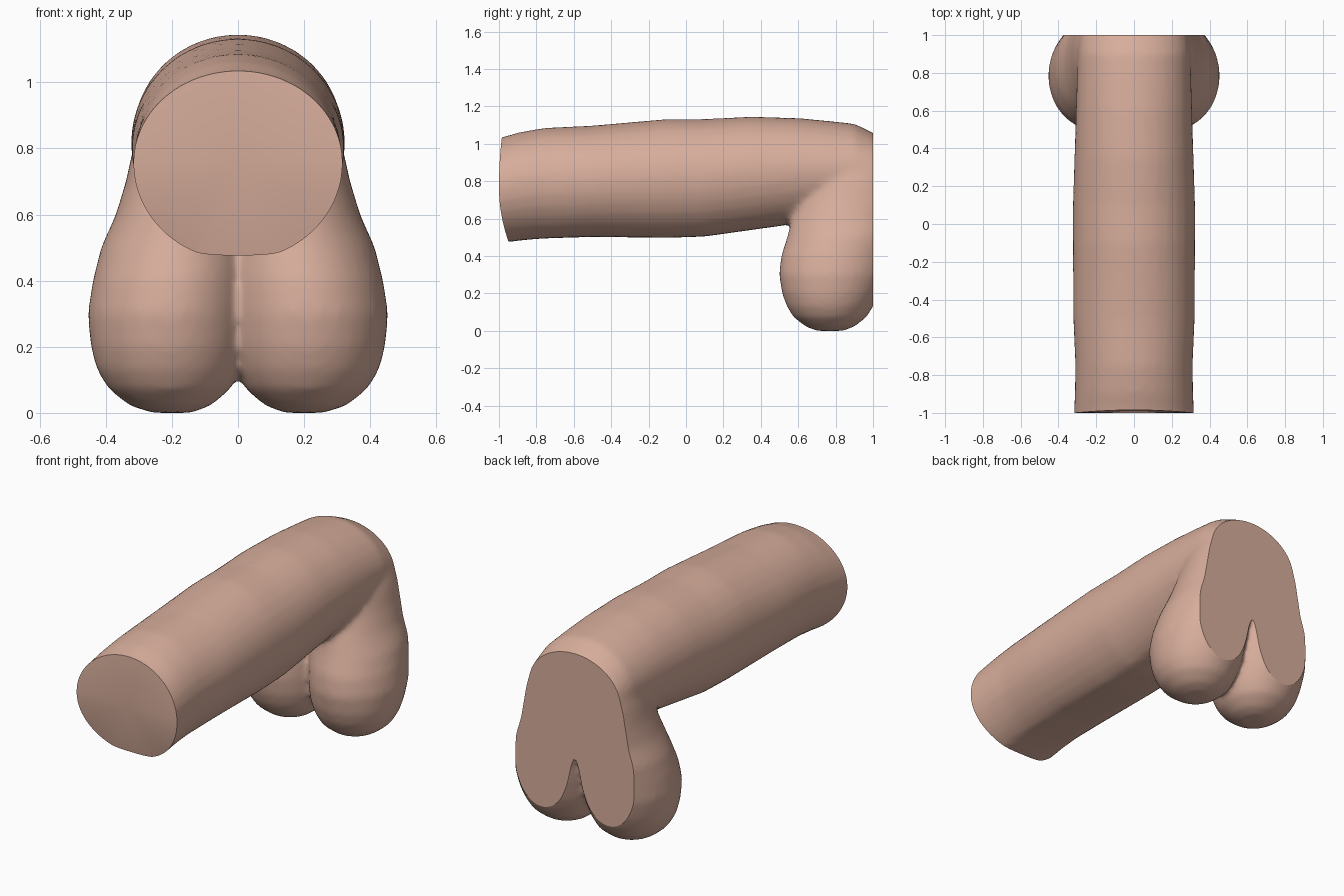
import bpy, bmesh, math
from mathutils import Vector

if "Cube" in bpy.data.objects:
    bpy.data.objects.remove(bpy.data.objects["Cube"])

SIDES = 32


def loft(bm, rings):
    """Skin a list of point rings into a closed tube."""
    loops = [[bm.verts.new(p) for p in ring] for ring in rings]
    for a, b in zip(loops, loops[1:]):
        for i in range(SIDES):
            j = (i + 1) % SIDES
            bm.faces.new((a[i], a[j], b[j], b[i]))
    bm.faces.new(loops[0][::-1])
    bm.faces.new(loops[-1])


def shaft_ring(y, top, bottom, half):
    mid = bottom + (top - bottom) * 0.5
    pts = []
    for i in range(SIDES):
        t = 2 * math.pi * i / SIDES
        s = math.sin(t)
        z = mid + (top - mid) * s if s > 0 else mid + (mid - bottom) * 1.06 * s
        pts.append((half * math.cos(t), y, max(z, bottom)))
    return pts


def lobe_ring(side, z, cx, cy, rx, ry):
    return [(side * (cx + rx * math.cos(2 * math.pi * i / SIDES)),
             cy + ry * math.sin(2 * math.pi * i / SIDES), z) for i in range(SIDES)]


bm = bmesh.new()

# Long horizontal tube: y, top, bottom, half width
loft(bm, [shaft_ring(*r) for r in (
    (-1.1, 1.02, 0.475, 0.318), (-1.0, 1.035, 0.476, 0.318), (-0.9, 1.062, 0.485, 0.314),
    (-0.75, 1.086, 0.495, 0.311), (-0.5, 1.098, 0.503, 0.322), (-0.1, 1.133, 0.498, 0.324),
    (0.1, 1.133, 0.505, 0.324), (0.35, 1.146, 0.54, 0.316), (0.6, 1.138, 0.575, 0.308),
    (0.75, 1.124, 0.59, 0.304), (0.9, 1.108, 0.6, 0.3), (1.0, 1.06, 0.6, 0.29),
    (1.1, 0.99, 0.6, 0.27))])

# Two hanging rounded lobes: z, centre x, centre y, radius x, radius y
for side in (-1, 1):
    loft(bm, [lobe_ring(side, *r) for r in (
        (-0.003, 0.20, 0.77, 0.06, 0.07), (0.02, 0.205, 0.77, 0.125, 0.13),
        (0.07, 0.207, 0.77, 0.185, 0.195), (0.13, 0.21, 0.77, 0.218, 0.232),
        (0.2, 0.21, 0.775, 0.236, 0.262), (0.3, 0.21, 0.785, 0.245, 0.288),
        (0.4, 0.2, 0.80, 0.24, 0.292), (0.5, 0.185, 0.83, 0.23, 0.29),
        (0.6, 0.165, 0.85, 0.205, 0.285), (0.7, 0.15, 0.88, 0.19, 0.28),
        (0.8, 0.14, 0.9, 0.178, 0.26), (0.9, 0.13, 0.92, 0.155, 0.22))])

bmesh.ops.recalc_face_normals(bm, faces=bm.faces)
mesh = bpy.data.meshes.new("body")
bm.to_mesh(mesh)
bm.free()
body = bpy.data.objects.new("body", mesh)
bpy.context.collection.objects.link(body)

# Fuse the parts and soften the joints
remesh = body.modifiers.new("fuse", 'REMESH')
remesh.mode = 'VOXEL'
remesh.voxel_size = 0.018
soften = body.modifiers.new("soften", 'SMOOTH')
soften.factor = 0.5
soften.iterations = 8
deps = bpy.context.evaluated_depsgraph_get()
fused = bpy.data.meshes.new_from_object(body.evaluated_get(deps))
body.modifiers.clear()
body.data = fused

# Flat cut ends
bm = bmesh.new()
bm.from_mesh(fused)
for y in (-1, 1):
    res = bmesh.ops.bisect_plane(bm, geom=bm.verts[:] + bm.edges[:] + bm.faces[:], dist=1e-5,
                                 plane_co=(0, y, 0), plane_no=(0, y, 0), clear_outer=True)
    edges = [e for e in bm.edges if e.is_boundary]
    caps = bmesh.ops.contextual_create(bm, geom=edges)["faces"]
    for f in caps:
        f.normal_update()
        if f.normal.y * y < 0:
            f.normal_flip()
    for e in edges:
        e.smooth = False
    if y < 0:
        bmesh.ops.poke(bm, faces=caps)

# Front end bows back slightly at the top and bottom
for v in bm.verts:
    if v.co.y < -0.8:
        d = v.co.z - 0.77
        bow = 0.015 * (d / 0.26) ** 2 if d > 0 else 0.05 * (d / 0.29) ** 2
        v.co.y += bow * (-0.8 - v.co.y) / 0.2

# Rest on the ground
low = min(v.co.z for v in bm.verts)
for v in bm.verts:
    v.co.z -= low * max(0.0, 1 - v.co.z / 0.4)
bm.to_mesh(fused)
bm.free()

skin = bpy.data.materials.new("warm beige")
skin.diffuse_color = (0.68, 0.42, 0.33, 1)
skin.use_nodes = True
skin.node_tree.nodes["Principled BSDF"].inputs["Base Color"].default_value = skin.diffuse_color
fused.materials.clear()
fused.materials.append(skin)

bpy.context.view_layer.objects.active = body
body.select_set(True)
bpy.ops.object.shade_smooth_by_angle(angle=math.radians(50))
